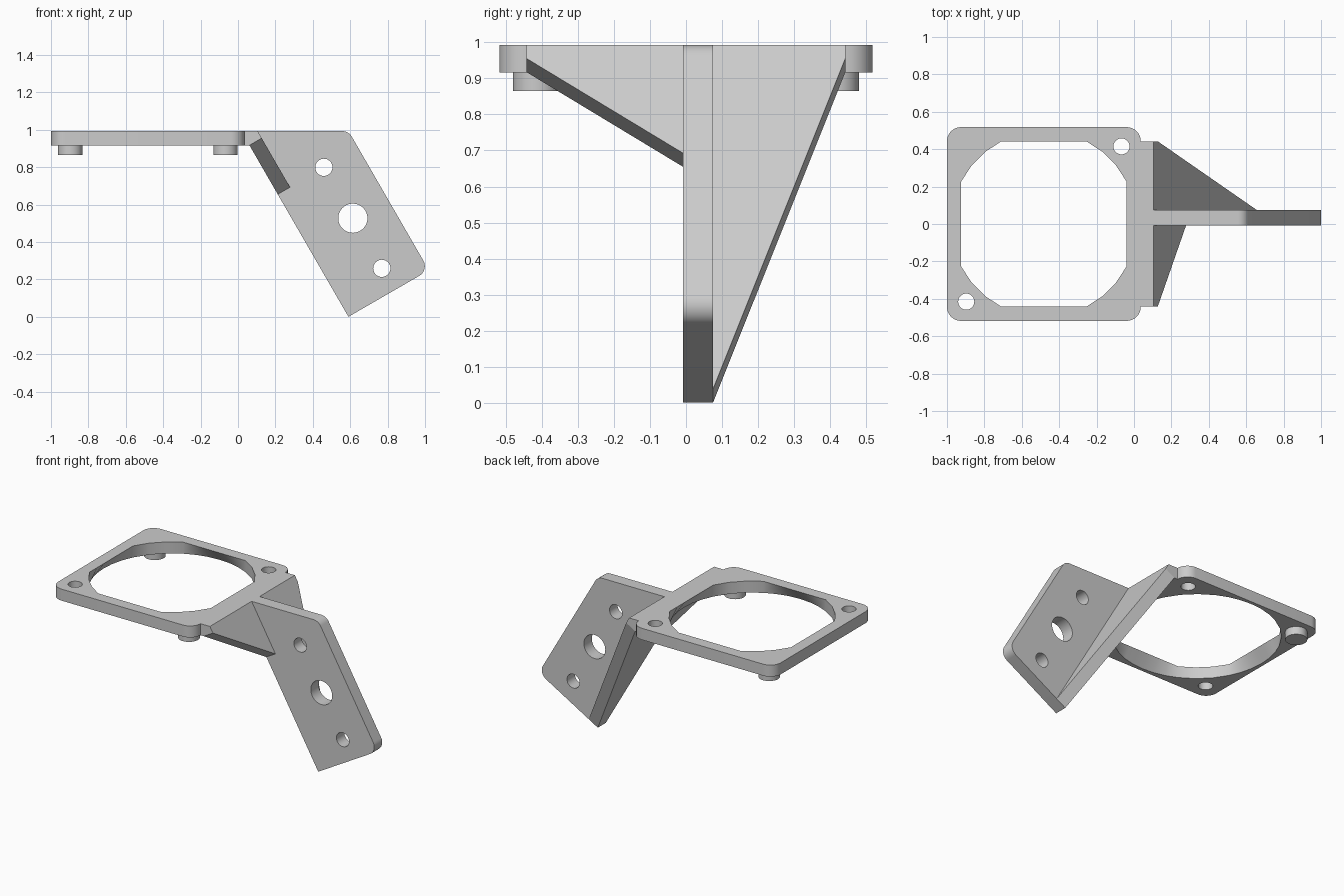
import bpy, bmesh, math
from mathutils import Vector, Matrix

cube = bpy.data.objects.get("Cube")
if cube:
    bpy.data.objects.remove(cube)

grey = bpy.data.materials.new("plain_grey")
grey.use_nodes = True
grey.diffuse_color = (0.6, 0.6, 0.6, 1)
grey.node_tree.nodes["Principled BSDF"].inputs["Base Color"].default_value = (0.6, 0.6, 0.6, 1)

TOP, UNDER = 0.993, 0.917          # plate heights
THICK = TOP - UNDER
WEB_FRONT, WEB_BACK = -0.008, 0.075
TAB = 0.442                        # half width of the tab and of the opening
CX, HALF = -0.482, 0.518           # frame centre and half size
BORE = 0.497                       # radius of the opening


def circle(x, y, r, n=40):
    return [(x + r * math.cos(i * math.tau / n), y + r * math.sin(i * math.tau / n)) for i in range(n)]


def rounded(corners, steps=8):
    """Outline from (x, y, radius) corners, filleting those with a radius."""
    pts = []
    for i, (x, y, r) in enumerate(corners):
        p = Vector((x, y))
        if not r:
            pts.append((x, y))
            continue
        a = (Vector(corners[i - 1][:2]) - p).normalized()
        b = (Vector(corners[(i + 1) % len(corners)][:2]) - p).normalized()
        half = a.angle(b) / 2
        centre = p + (a + b).normalized() * r / math.sin(half)
        start, end = ((p + d * r / math.tan(half) - centre).normalized() for d in (a, b))
        for k in range(steps + 1):
            pts.append(tuple(centre + start.slerp(end, k / steps) * r))
    return pts


def flare_opening(bm):
    """Widen the lower rim of the frame opening to a full circle and refill the underside."""
    centre = Vector((CX, 0, UNDER))
    for v in bm.verts:
        ray = v.co - centre
        if abs(ray.z) < 0.001 and ray.length < BORE + 0.01:
            v.co = centre + ray.normalized() * BORE
    below = [f for f in bm.faces if all(abs(v.co.z - UNDER) < 0.001 for v in f.verts)]
    bmesh.ops.delete(bm, geom=below, context='FACES')
    rims = [e for e in bm.edges if e.is_boundary]
    bmesh.ops.triangle_fill(bm, edges=rims, use_beauty=True, normal=(0, 0, -1))


def plate(name, outlines, low, high, frame=Matrix(), reshape=None):
    """Extrude the first outline, pierced by the others, from low to high."""
    curve = bpy.data.curves.new(name, 'CURVE')
    curve.dimensions, curve.fill_mode = '2D', 'BOTH'
    curve.extrude = (high - low) / 2
    for pts in outlines:
        spline = curve.splines.new('POLY')
        spline.points.add(len(pts) - 1)
        for point, co in zip(spline.points, pts):
            point.co = (co[0], co[1], 0, 1)
        spline.use_cyclic_u = True
    temp = bpy.data.objects.new(name + "_curve", curve)
    mesh = bpy.data.meshes.new_from_object(temp)
    bpy.data.objects.remove(temp)
    bpy.data.curves.remove(curve)
    mesh.name = name
    mesh.transform(frame @ Matrix.Translation((0, 0, (low + high) / 2)))
    bm = bmesh.new()
    bm.from_mesh(mesh)
    bmesh.ops.remove_doubles(bm, verts=bm.verts, dist=1e-5)
    if reshape:
        reshape(bm)
    bmesh.ops.recalc_face_normals(bm, faces=bm.faces)
    bm.to_mesh(mesh)
    bm.free()
    mesh.materials.clear()
    mesh.materials.append(grey)
    obj = bpy.data.objects.new(name, mesh)
    bpy.context.collection.objects.link(obj)
    bpy.ops.object.select_all(action='DESELECT')
    obj.select_set(True)
    bpy.context.view_layer.objects.active = obj
    bpy.ops.object.shade_smooth_by_angle(angle=math.radians(30))


# Square frame: the opening is cut off by straight sides on top and round below
square = [(CX + sx * HALF, sy * HALF, 0.075) for sx, sy in ((-1, -1), (1, -1), (1, 1), (-1, 1))]
opening = []
flat = math.acos(TAB / BORE)
for quarter in range(4):
    angles = [flat * (k / 3 - 1) for k in range(6)]
    angles += [flat + (math.pi / 2 - 2 * flat) * k / 3 for k in range(3)]
    for a in angles:
        r = min(BORE, TAB / max(abs(math.cos(a)), abs(math.sin(a))))
        turn = a + quarter * math.pi / 2
        opening.append((CX + r * math.cos(turn), r * math.sin(turn)))
PEG = 0.415
plate("square_frame", [rounded(square), opening, circle(CX + PEG, PEG, 0.043),
                       circle(CX - PEG, -PEG, 0.043)], UNDER, TOP, reshape=flare_opening)

# Locating pegs under the other two corners
for name, s in (("front_peg", 1), ("back_peg", -1)):
    plate(name, [circle(CX + s * PEG, -s * PEG, 0.065)], 0.865, UNDER)

# Side profiles are drawn in x and z, then extruded along y
side = Matrix(((1, 0, 0, 0), (0, 0, 1, 0), (0, 1, 0, 0), (0, 0, 0, 1)))
slope = Vector((0.5, -math.sqrt(0.75)))
out = Vector((math.sqrt(0.75), 0.5))
knee = Vector((0.061, UNDER))
elbow = knee + out * THICK
crest = elbow + slope * ((TOP - elbow.y) / slope.y)
toe = knee + slope * (UNDER / -slope.y)

# Tab joining the frame to the sloping arm
edge = CX + HALF
plate("tab", [[(edge, UNDER), tuple(knee), tuple(elbow), tuple(crest), (edge, TOP)]], -TAB, TAB, side)

# Upright arm with three holes
far = toe + out * 0.497
shoulder = far + slope * ((TOP - far.y) / slope.y)
arm = rounded([(*knee, 0), (*toe, 0), (*far, 0.06), (*shoulder, 0.06), (*crest, 0), (*elbow, 0)])
plate("upright_arm", [arm, circle(0.459, 0.799, 0.046), circle(0.614, 0.527, 0.078),
                      circle(0.769, 0.259, 0.046)], WEB_FRONT, WEB_BACK, side)

# Triangular gussets lying on the slope: u runs down it, v runs along y
lean = Matrix(((slope.x, 0, out.x, knee.x), (0, 1, 0, 0),
               (slope.y, 0, out.y, knee.y), (0, 0, 0, 1)))
plate("front_gusset", [[(0, -TAB), (0.303, WEB_FRONT), (0, WEB_FRONT)]], 0, THICK, lean)
plate("back_gusset", [[(0, TAB), ((toe - knee).length, WEB_BACK), (0, WEB_BACK)]], 0, THICK, lean)
